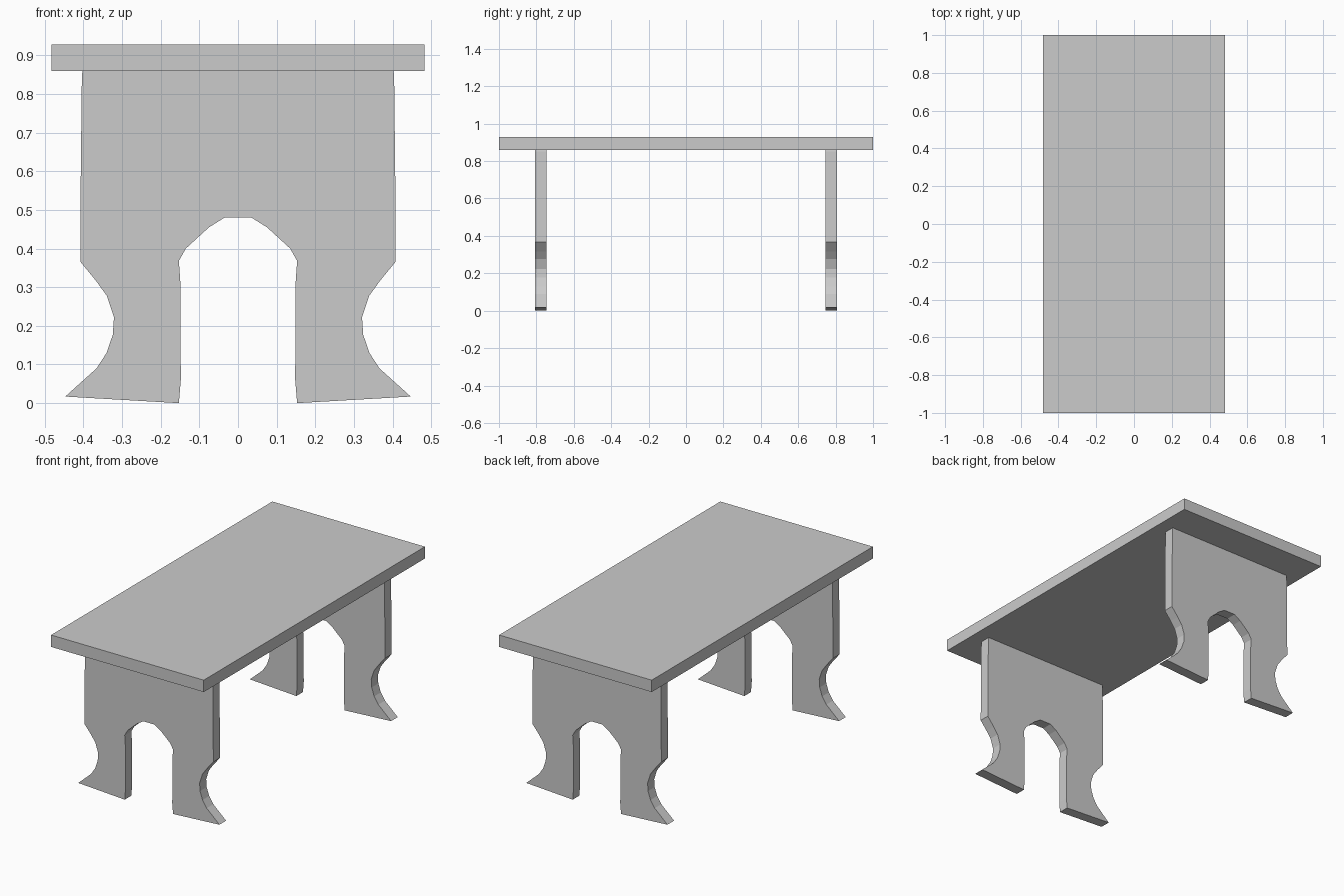
import bpy, bmesh

if "Cube" in bpy.data.objects:
    bpy.data.objects.remove(bpy.data.objects["Cube"])

# Right half of the trestle outline (x, z), from arch crown round to the top edge
HALF = [(0.035, 0.48), (0.075, 0.455), (0.135, 0.40), (0.153, 0.368),
        (0.149, 0.31), (0.148, 0.06), (0.153, 0.0),
        (0.447, 0.017), (0.366, 0.09), (0.34, 0.13), (0.324, 0.177),
        (0.321, 0.222), (0.339, 0.277), (0.367, 0.316), (0.408, 0.366),
        (0.407, 0.58), (0.404, 0.85), (0.402, 0.86)]
OUTLINE = HALF + [(-x, z) for x, z in reversed(HALF)]


def extruded_panel(name, outline, y0, y1):
    """Extrude an (x, z) outline from y0 to y1."""
    bm = bmesh.new()
    face = bm.faces.new([bm.verts.new((x, y0, z)) for x, z in outline])
    result = bmesh.ops.extrude_face_region(bm, geom=[face], use_keep_orig=True)
    moved = [v for v in result["geom"] if isinstance(v, bmesh.types.BMVert)]
    bmesh.ops.translate(bm, verts=moved, vec=(0, y1 - y0, 0))
    bmesh.ops.recalc_face_normals(bm, faces=bm.faces)
    mesh = bpy.data.meshes.new(name)
    bm.to_mesh(mesh)
    bm.free()
    obj = bpy.data.objects.new(name, mesh)
    bpy.context.collection.objects.link(obj)
    return obj


# Table top
extruded_panel("table_top", [(-0.483, 0.86), (0.483, 0.86),
                             (0.483, 0.928), (-0.483, 0.928)], -1, 1)

# Shaped end panels that act as legs
extruded_panel("front_leg_panel", OUTLINE, -0.806, -0.746)
extruded_panel("back_leg_panel", OUTLINE, 0.746, 0.806)
